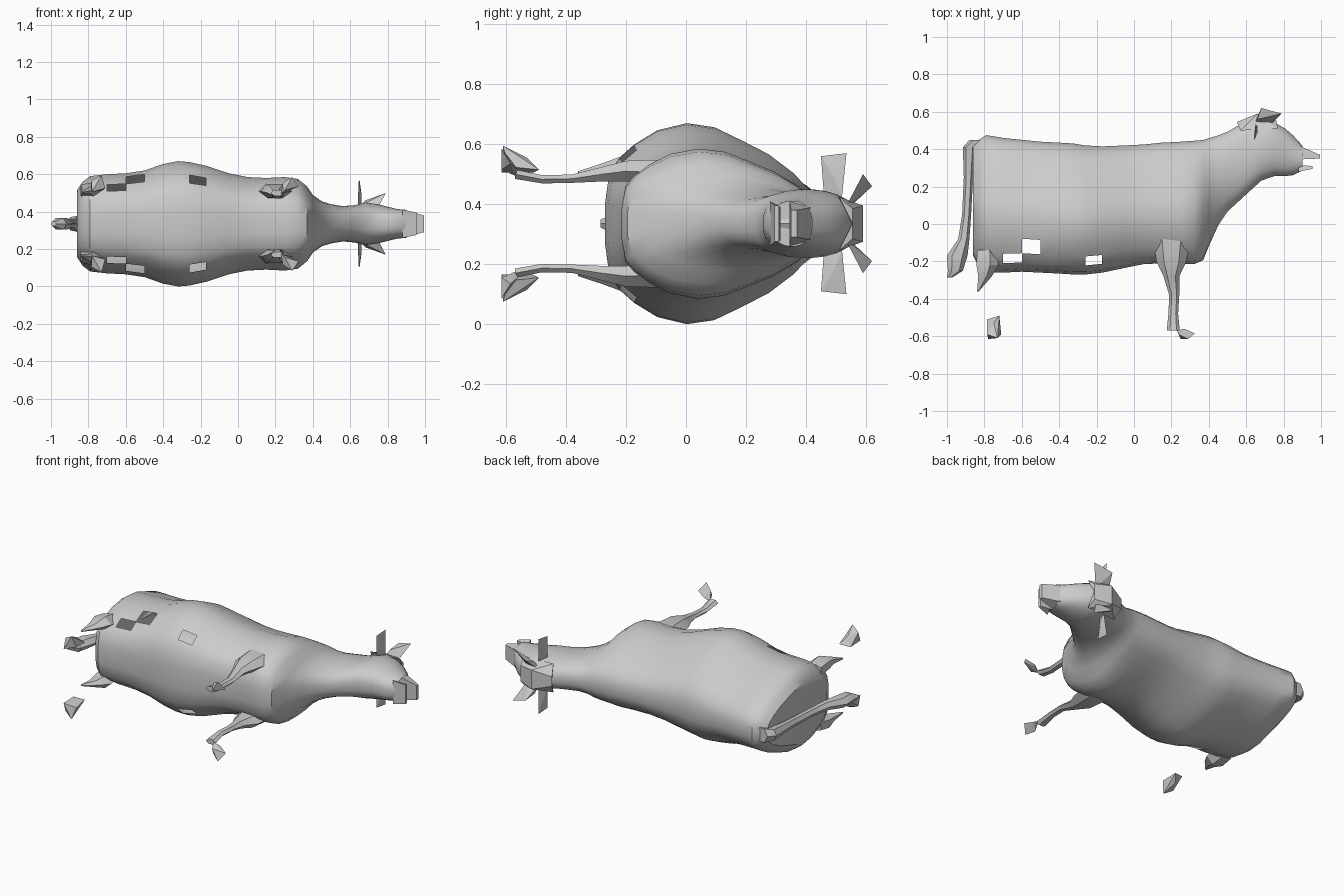
import bpy, bmesh, math
from mathutils import Vector

MID = 0.335  # plane of symmetry: the cow lies on its side

grey = bpy.data.materials.new("plain grey")
grey.diffuse_color = (0.6, 0.6, 0.6, 1)


def finish(name, bm, angle=40):
    bmesh.ops.recalc_face_normals(bm, faces=bm.faces)
    mesh = bpy.data.meshes.new(name)
    bm.to_mesh(mesh)
    bm.free()
    ob = bpy.data.objects.new(name, mesh)
    bpy.context.collection.objects.link(ob)
    mesh.materials.append(grey)
    bpy.ops.object.select_all(action='DESELECT')
    ob.select_set(True)
    bpy.context.view_layer.objects.active = ob
    bpy.ops.object.shade_smooth_by_angle(angle=math.radians(angle))
    return ob


def loft(bm, rings, cap_start=True, cap_end=True):
    vs = [[bm.verts.new(p) for p in r] for r in rings]
    n = len(vs[0])
    for a, b in zip(vs, vs[1:]):
        for i in range(n):
            j = (i + 1) % n
            bm.faces.new((a[i], a[j], b[j], b[i]))
    if cap_start:
        bm.faces.new(vs[0])
    if cap_end:
        bm.faces.new(vs[-1])


# Body, neck and head: x, belly line, back line, half width
SECTIONS = [
    (-0.86, -0.17, 0.42, 0.18), (-0.83, -0.23, 0.45, 0.225), (-0.79, -0.26, 0.475, 0.255),
    (-0.70, -0.26, 0.46, 0.265), (-0.60, -0.255, 0.45, 0.27), (-0.50, -0.26, 0.44, 0.285),
    (-0.40, -0.265, 0.435, 0.32), (-0.32, -0.27, 0.43, 0.335), (-0.26, -0.27, 0.42, 0.33),
    (-0.17, -0.26, 0.415, 0.31), (-0.05, -0.235, 0.42, 0.27), (0.05, -0.215, 0.425, 0.25),
    (0.15, -0.21, 0.435, 0.245), (0.25, -0.215, 0.44, 0.25), (0.32, -0.215, 0.445, 0.24),
    (0.37, -0.195, 0.45, 0.20), (0.40, -0.12, 0.46, 0.155), (0.45, -0.01, 0.475, 0.12),
    (0.50, 0.065, 0.495, 0.105), (0.56, 0.12, 0.53, 0.095), (0.62, 0.175, 0.565, 0.10),
    (0.68, 0.23, 0.57, 0.115), (0.75, 0.255, 0.545, 0.105), (0.81, 0.255, 0.51, 0.09),
    (0.85, 0.26, 0.475, 0.08), (0.90, 0.285, 0.42, 0.075)]
# Barrel outline: height fraction and width fraction, belly to back
BARREL = [(0, 0.2), (0.02, 0.5), (0.07, 0.66), (0.14, 0.79), (0.25, 0.93), (0.39, 1.0),
          (0.52, 0.96), (0.65, 0.83), (0.78, 0.69), (0.90, 0.5), (0.97, 0.34), (1, 0.14)]
HEAD = [(0.5 - 0.5 * math.cos(math.pi * (i + 0.5) / 12),
         math.sin(math.pi * (i + 0.5) / 12) ** 0.7) for i in range(12)]
rings = []
for x, lo, hi, w in SECTIONS:
    k = min(1, max(0, (x - 0.32) / 0.18))
    half = [((1 - k) * a[0] + k * b[0], (1 - k) * a[1] + k * b[1]) for a, b in zip(BARREL, HEAD)]
    pts = [(t, s) for t, s in half] + [(t, -s) for t, s in reversed(half)]
    rings.append([(x, lo + t * (hi - lo), MID + s * w) for t, s in pts])
bm = bmesh.new()
loft(bm, rings, cap_end=False)
# Gaps in the flanks and belly
holes = [(-0.55, -0.10), (-0.215, -0.195), (-0.65, -0.185)]
gone = set()
for hx, hy in holes:
    for side in (-1, 1):
        faces = [f for f in bm.faces if (f.calc_center_median().z - MID) * side > 0.12]
        gone.add(min(faces, key=lambda f: (f.calc_center_median().xy - Vector((hx, hy))).length))
bmesh.ops.delete(bm, geom=list(gone), context='FACES')
finish("body", bm, 35)

# Muzzle: upper lip and lower jaw wedges around an open mouth
for name, tip, base_lo, base_hi, w in (("upper_muzzle", (0.995, 0.35, 0.37), 0.345, 0.42, 0.045),
                                       ("lower_jaw", (0.955, 0.295, 0.31), 0.28, 0.315, 0.06)):
    bm = bmesh.new()
    x, lo, hi = tip
    loft(bm, [[(0.88, base_lo, MID - 0.075), (0.88, base_lo, MID + 0.075),
               (0.88, base_hi, MID + 0.055), (0.88, base_hi, MID - 0.055)],
              [(x, lo, MID - w), (x, lo, MID + w), (x, hi, MID + w), (x, hi, MID - w)]])
    finish(name, bm, 20)


def limb(name, stations, sides=6):
    """Tube through (x, y, sideways offset, radius x, radius z), made on both sides."""
    for label, s in (("left", 1), ("right", -1)):
        bm = bmesh.new()
        loft(bm, [[(x + rx * math.cos(2 * math.pi * i / sides), y,
                    MID + s * (z + rz * math.sin(2 * math.pi * i / sides)))
                   for i in range(sides)] for x, y, z, rx, rz in stations])
        finish(label + "_" + name, bm, 30)


# Front legs taper down to a thin shin
limb("front_leg", [(0.20, -0.08, 0.17, 0.10, 0.05), (0.20, -0.20, 0.175, 0.08, 0.04),
                   (0.20, -0.28, 0.165, 0.042, 0.028), (0.215, -0.38, 0.15, 0.027, 0.016),
                   (0.21, -0.48, 0.148, 0.026, 0.016), (0.21, -0.57, 0.165, 0.035, 0.018)])
# Hind leg stumps end in ragged points
limb("hind_thigh", [(-0.79, -0.14, 0.17, 0.06, 0.045), (-0.79, -0.22, 0.185, 0.065, 0.04),
                    (-0.80, -0.28, 0.18, 0.04, 0.022), (-0.835, -0.36, 0.17, 0.005, 0.005)], 5)


def wedges(name, corners):
    """Closed hull over (x, y, sideways offset) points, made on both sides."""
    for label, s in (("left", 1), ("right", -1)):
        bm = bmesh.new()
        vs = [bm.verts.new((x, y, MID + s * z)) for x, y, z in corners]
        bmesh.ops.convex_hull(bm, input=vs)
        loose = [v for v in bm.verts if not v.link_faces]
        bmesh.ops.delete(bm, geom=loose, context='VERTS')
        finish(label + "_" + name, bm, 15)


wedges("front_hoof", [(0.23, -0.57, 0.16), (0.27, -0.56, 0.18), (0.325, -0.585, 0.20),
                      (0.25, -0.615, 0.18), (0.29, -0.615, 0.25), (0.24, -0.59, 0.22)])
wedges("hind_hoof", [(-0.785, -0.51, 0.17), (-0.72, -0.49, 0.18), (-0.71, -0.59, 0.19),
                     (-0.78, -0.615, 0.17), (-0.73, -0.61, 0.26), (-0.785, -0.59, 0.23),
                     (-0.75, -0.53, 0.22)])
wedges("ear", [(0.64, 0.46, 0.09), (0.66, 0.52, 0.09), (0.645, 0.45, 0.225),
               (0.65, 0.535, 0.235), (0.66, 0.49, 0.16)])
wedges("horn", [(0.64, 0.53, 0.04), (0.73, 0.53, 0.05), (0.66, 0.56, 0.10),
                (0.68, 0.62, 0.125), (0.72, 0.595, 0.13), (0.79, 0.59, 0.165)])
# Poll between the horns
wedges("poll", [(0.55, 0.545, 0.03), (0.57, 0.50, 0.09), (0.66, 0.59, 0.06), (0.76, 0.555, 0.05),
                (0.77, 0.51, 0.09), (0.55, 0.545, 0), (0.66, 0.59, 0), (0.76, 0.555, 0)])

# Tail hangs behind the rump and ends in a tuft
bm = bmesh.new()
TAIL = [(-0.84, 0.45, 0.04, 0.05), (-0.88, 0.41, 0.035, 0.04), (-0.885, 0.25, 0.025, 0.028),
        (-0.895, 0.05, 0.024, 0.025), (-0.91, -0.08, 0.03, 0.028), (-0.945, -0.17, 0.055, 0.035),
        (-0.955, -0.25, 0.04, 0.035), (-0.985, -0.285, 0.015, 0.015)]
loft(bm, [[(x + rx * math.cos(math.pi * i / 3), y, MID + rz * math.sin(math.pi * i / 3))
           for i in range(6)] for x, y, rx, rz in TAIL])
finish("tail", bm, 30)
